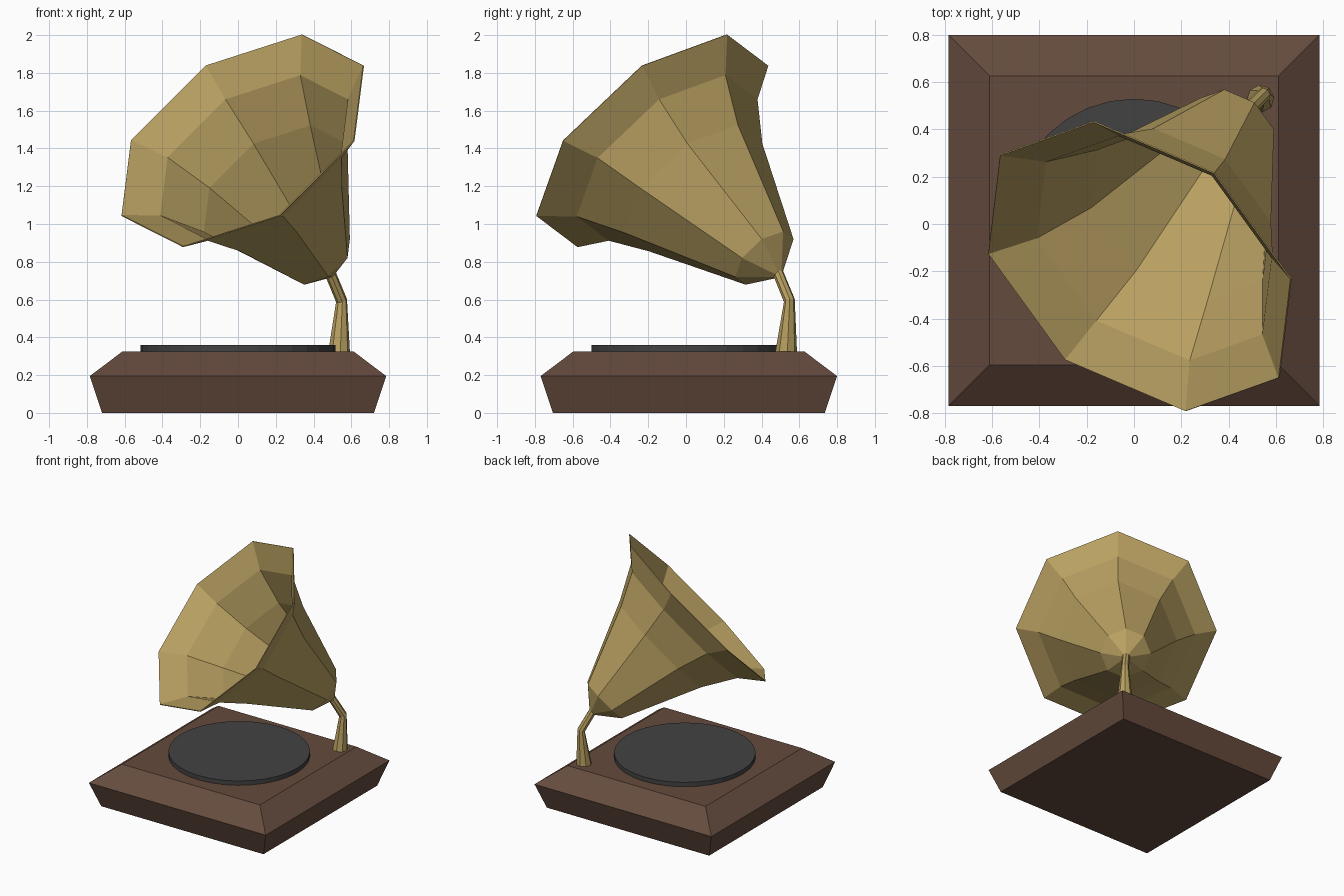
import bpy
from math import sin, cos, pi, radians
from mathutils import Vector

if "Cube" in bpy.data.objects:
    bpy.data.objects.remove(bpy.data.objects["Cube"])


def material(name, rgb):
    m = bpy.data.materials.new(name)
    m.diffuse_color = (*rgb, 1)
    m.use_nodes = True
    m.node_tree.nodes["Principled BSDF"].inputs["Base Color"].default_value = m.diffuse_color
    return m


BRASS = material("brass", (0.48, 0.35, 0.12))
WOOD = material("wood", (0.13, 0.07, 0.047))
BLACK = material("dark_grey", (0.055, 0.055, 0.055))

SIDE = Vector((0.782, -0.624, 0))   # horizontal direction across the horn
BACK = Vector((0.624, 0.782, 0))    # horizontal direction away from the mouth
UP = Vector((0, 0, 1))


def ring(centre, radius, tilt):
    """Octagon tipped towards the horn mouth by tilt degrees."""
    t = radians(tilt)
    v = BACK * cos(t) + UP * sin(t)
    return [Vector(centre) + radius * (SIDE * cos(k * pi / 4) + v * sin(k * pi / 4))
            for k in range(8)]


def square(half, z, cy=0.015):
    return [Vector((x * half, cy + y * half, z))
            for x, y in ((-1, -1), (1, -1), (1, 1), (-1, 1))]


def loft(name, rings, mat, cap_start=True, cap_end=True):
    n = len(rings[0])
    verts = [p for r in rings for p in r]
    faces = [(i * n + k, i * n + (k + 1) % n, (i + 1) * n + (k + 1) % n, (i + 1) * n + k)
             for i in range(len(rings) - 1) for k in range(n)]
    if cap_start:
        faces.append(tuple(reversed(range(n))))
    if cap_end:
        faces.append(tuple(range(len(verts) - n, len(verts))))
    mesh = bpy.data.meshes.new(name)
    mesh.from_pydata(verts, [], faces)
    mesh.materials.append(mat)
    obj = bpy.data.objects.new(name, mesh)
    bpy.context.collection.objects.link(obj)
    return obj


# Wooden base with bevelled top and undercut sides
loft("base", [square(0.72, 0), square(0.785, 0.195), square(0.612, 0.325)], WOOD)

# Record disc
bpy.ops.mesh.primitive_cylinder_add(vertices=32, radius=0.515, depth=0.04,
                                    location=(0, 0.015, 0.34))
disc = bpy.context.object
disc.name = "record"
disc.data.materials.append(BLACK)

# Bent, tapering support arm
loft("arm", [ring((0.535, 0.53, 0.32), 0.058, 0),
             ring((0.548, 0.547, 0.595), 0.03, 22),
             ring((0.49, 0.49, 0.735), 0.03, 48)], BRASS)

# Open flaring horn
horn = loft("horn", [ring((0.49, 0.49, 0.735), 0.03, 48),
                     ring((0.431, 0.415, 0.82), 0.19, 48),
                     ring((0.198, 0.039, 1.19), 0.45, 48),
                     ring((0.087, -0.10, 1.35), 0.59, 48),
                     ring((0.025, -0.178, 1.44), 0.757, 48)], BRASS, cap_end=False)
shell = horn.modifiers.new("thickness", 'SOLIDIFY')
shell.thickness = 0.006
shell.offset = -1
